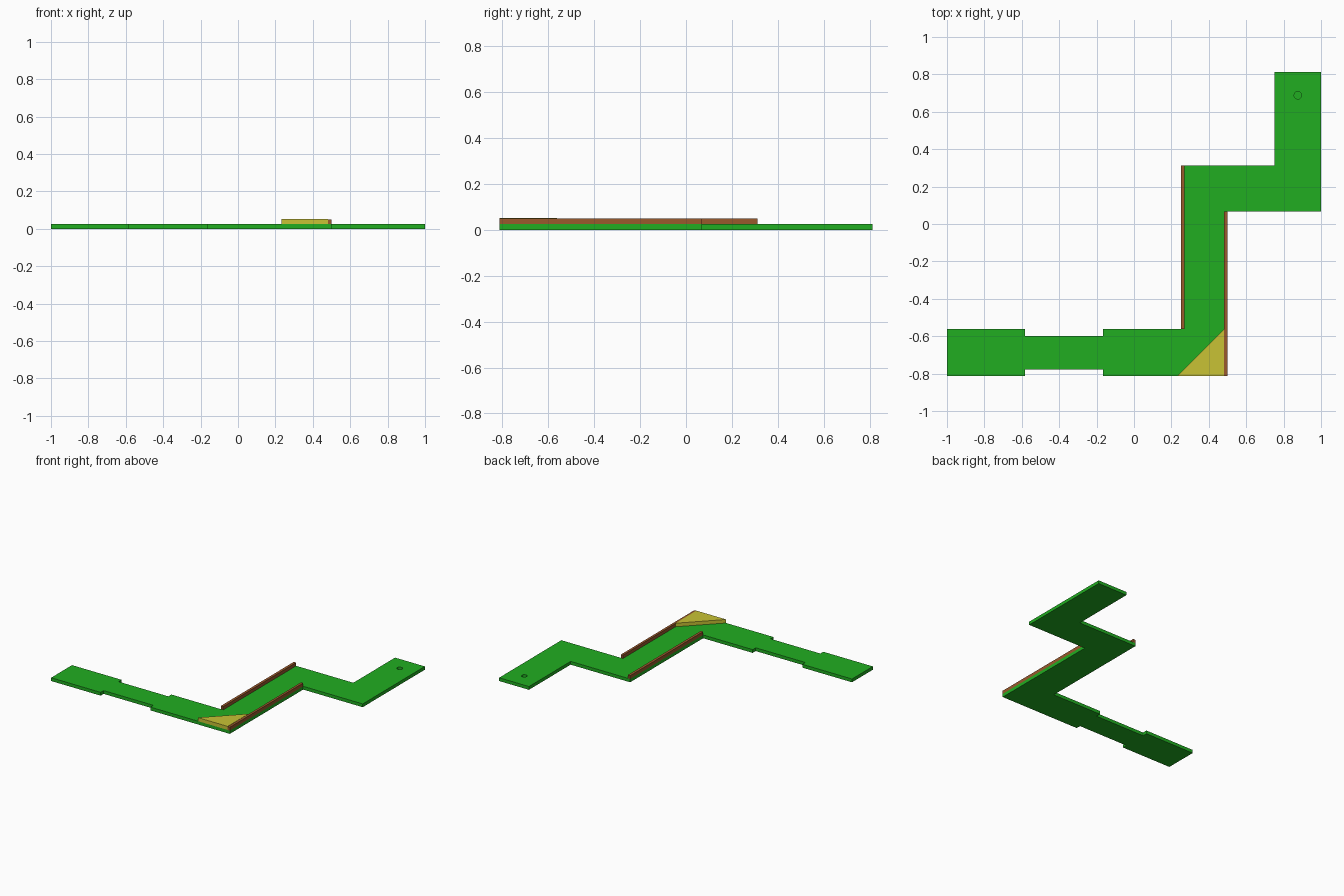
import bpy, bmesh

if "Cube" in bpy.data.objects:
    bpy.data.objects.remove(bpy.data.objects["Cube"])


def material(name, color):
    m = bpy.data.materials.new(name)
    m.diffuse_color = (*color, 1)
    m.use_nodes = True
    m.node_tree.nodes["Principled BSDF"].inputs["Base Color"].default_value = m.diffuse_color
    return m


def prism(name, outline, z0, z1, mat=None):
    """Extrude a flat counter-clockwise outline from z0 to z1."""
    bm = bmesh.new()
    base = bm.faces.new([bm.verts.new((x, y, z0)) for x, y in outline])
    top = bmesh.ops.extrude_face_region(bm, geom=[base])["geom"]
    bmesh.ops.translate(bm, vec=(0, 0, z1 - z0),
                        verts=[g for g in top if isinstance(g, bmesh.types.BMVert)])
    bmesh.ops.recalc_face_normals(bm, faces=bm.faces)
    mesh = bpy.data.meshes.new(name)
    bm.to_mesh(mesh)
    bm.free()
    obj = bpy.data.objects.new(name, mesh)
    bpy.context.collection.objects.link(obj)
    if mat:
        mesh.materials.append(mat)
    return obj


def rect(x0, y0, x1, y1):
    return [(x0, y0), (x1, y0), (x1, y1), (x0, y1)]


green = material("turf_green", (0.015, 0.42, 0.015))
brown = material("wood_brown", (0.32, 0.10, 0.025))
yellow = material("corner_yellow", (0.58, 0.54, 0.035))

BASE, TOP = 0.025, 0.05

# Zigzag fairway with a narrowed strip in the first leg
fairway = prism("fairway", [
    (-1, -0.8125), (-0.584, -0.8125), (-0.584, -0.777), (-0.166, -0.777),
    (-0.166, -0.8125), (0.5, -0.8125), (0.5, 0.0675), (1, 0.0675),
    (1, 0.8125), (0.75, 0.8125), (0.75, 0.3125), (0.25, 0.3125),
    (0.25, -0.5625), (-0.166, -0.5625), (-0.166, -0.599),
    (-0.584, -0.599), (-0.584, -0.5625), (-1, -0.5625)], 0, BASE, green)

# Shallow cup near the far end
bpy.ops.mesh.primitive_cylinder_add(vertices=32, radius=0.02, depth=0.04,
                                    location=(0.876, 0.688, 0.025))
cutter = bpy.context.object
cutter.name = "cup_cutter"
cutter.data.materials.append(green)
cutter.hide_render = True
cutter.hide_set(True)
cut = fairway.modifiers.new("cup", "BOOLEAN")
cut.operation = "DIFFERENCE"
cut.solver = "EXACT"
cut.object = cutter

# Side rails along the middle leg
prism("left_rail", rect(0.25, -0.5625, 0.27, 0.3125), BASE, TOP, brown)
prism("right_rail", rect(0.482, -0.8125, 0.5, 0.0675), BASE, TOP, brown)

# Triangular bank block in the corner
prism("corner_bank", [(0.232, -0.8125), (0.482, -0.8125), (0.482, -0.5625)],
      BASE, TOP + 0.002, yellow)
